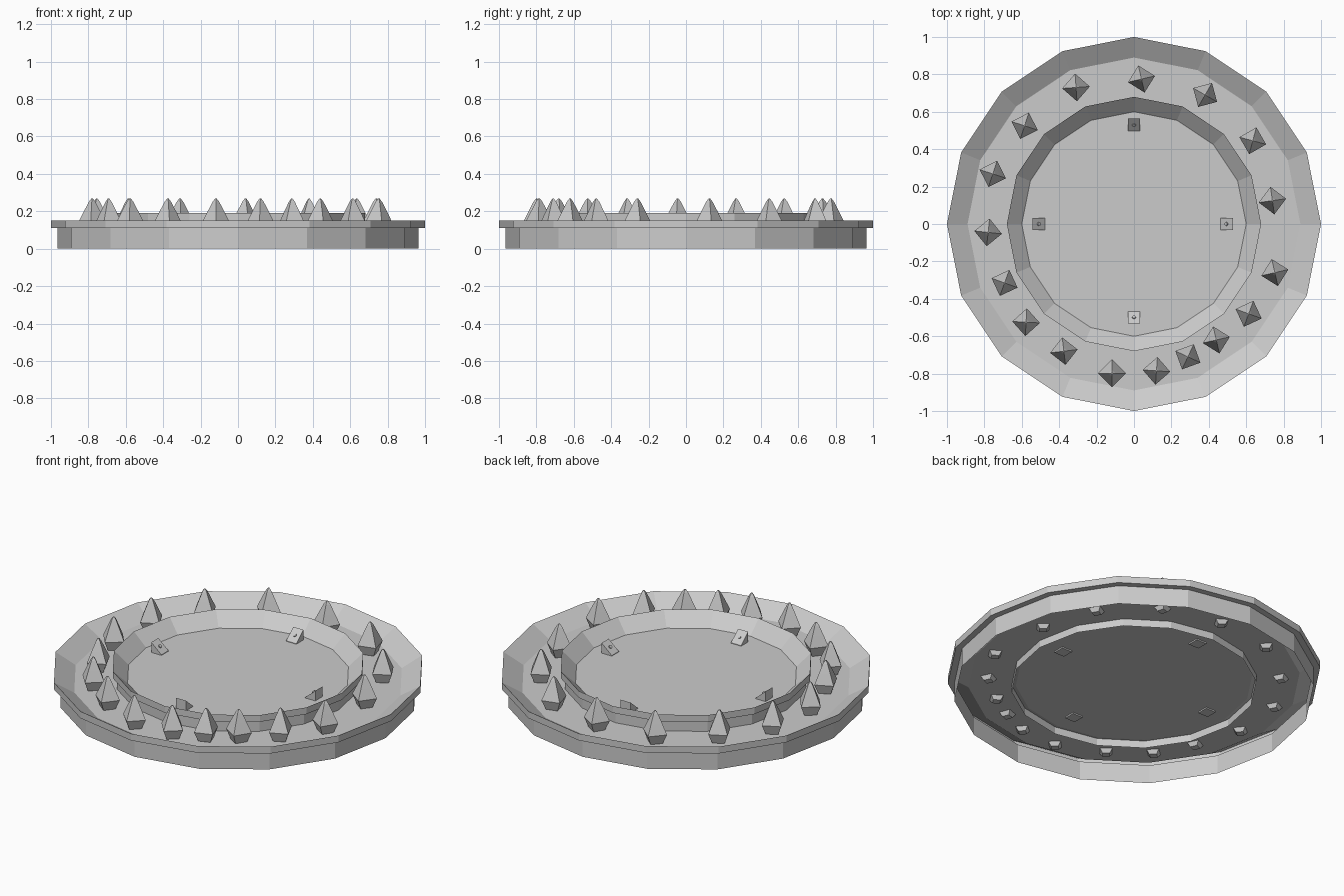
import bpy, bmesh, math
from mathutils import Matrix, Vector

if "Cube" in bpy.data.objects:
    bpy.data.objects.remove(bpy.data.objects["Cube"])


def finish(bm, name):
    me = bpy.data.meshes.new(name)
    bm.to_mesh(me)
    bm.free()
    ob = bpy.data.objects.new(name, me)
    bpy.context.collection.objects.link(ob)
    return ob


def lathe(bm, profile, sides, phase=0.0, cx=0.0, cy=0.0, cap_start=False, cap_end=False):
    rings = []
    for r, z in profile:
        rings.append([bm.verts.new((cx + r * math.cos(phase + math.tau * i / sides),
                                    cy + r * math.sin(phase + math.tau * i / sides), z))
                      for i in range(sides)])
    for a, b in zip(rings, rings[1:]):
        for i in range(sides):
            j = (i + 1) % sides
            bm.faces.new((a[i], a[j], b[j], b[i]))
    if cap_start:
        bm.faces.new(rings[0][::-1])
    if cap_end:
        bm.faces.new(rings[-1])


# Outer basin: wall, overhanging lip, sloped rim and ring-shaped floor, open below
bm = bmesh.new()
lathe(bm, [(.965, 0), (.965, .11), (1, .11), (1, .15), (.89, .083), (.657, .083)], 16)
finish(bm, "outer_basin")

# Inner basin: same section, smaller, with a closed floor
bm = bmesh.new()
lathe(bm, [(.657, .04), (.657, .15), (.68, .15), (.68, .19), (.6, .115)], 16, cap_end=True)
finish(bm, "inner_basin")

# Underside of the inner floor
bm = bmesh.new()
lathe(bm, [(.657, .083), (.635, .078)], 16, cap_end=True)
bmesh.ops.reverse_faces(bm, faces=bm.faces[:])
finish(bm, "inner_underside")

# Pointed stones standing in the ring: x, y, corner angle in degrees
stones = [(.04, .775, 13), (.38, .69, 60), (.635, .445, 75), (.74, .125, 8),
          (.753, -.26, 13), (.613, -.48, 70), (.44, -.62, 13), (.288, -.71, 65),
          (.12, -.785, -4), (-.118, -.798, 0), (-.375, -.68, 7), (-.577, -.525, -3),
          (-.692, -.315, 70), (-.78, -.045, -6), (-.755, .268, 72), (-.585, .525, 72),
          (-.31, .73, 4)]
bm = bmesh.new()
for x, y, a in stones:
    lathe(bm, [(.028, .06), (.048, .085), (.074, .14), (.044, .2), (.018, .25), (.005, .267)],
          4, math.radians(a), x, y, cap_start=True, cap_end=True)
finish(bm, "pointed_stones")

# Four wedge nozzles facing the middle, each with a small outlet
bm = bmesh.new()
for k, dist in enumerate((.495, .53, .51, .50)):
    h = .033
    made = bmesh.ops.create_cube(bm, size=1)["verts"]
    for v in made:
        top = v.co.z > 0
        z = (.175 if v.co.x > 0 else .118) if top else .07
        v.co = Vector((dist + math.copysign(h, v.co.x), math.copysign(h, v.co.y), z))
    tilt = Matrix.Translation((dist, 0, .147)) @ Matrix.Rotation(-math.radians(41), 4, 'Y')
    made += bmesh.ops.create_cone(bm, cap_ends=True, segments=8, radius1=.01, radius2=.01,
                                  depth=.012, matrix=tilt)["verts"]
    bmesh.ops.rotate(bm, verts=made, cent=(0, 0, 0),
                     matrix=Matrix.Rotation(k * math.pi / 2, 3, 'Z'))
finish(bm, "wedge_nozzles")
